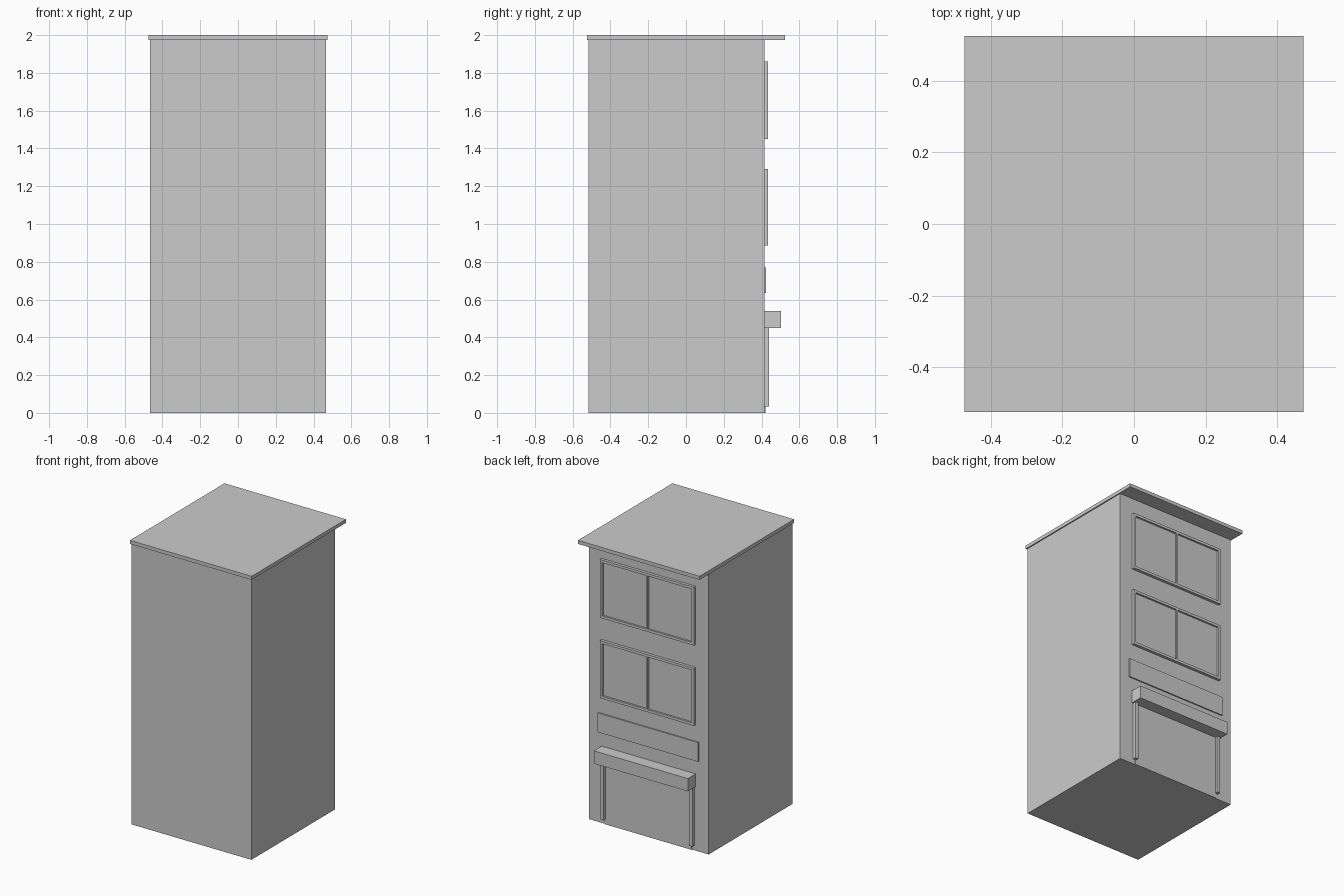
import bpy, bmesh
from mathutils import Vector

if "Cube" in bpy.data.objects:
    bpy.data.objects.remove(bpy.data.objects["Cube"])

BACK = 0.415  # y of the detailed facade


def boxes(name, spans):
    """One object made of boxes given as (x0, x1, y0, y1, z0, z1)."""
    bm = bmesh.new()
    for x0, x1, y0, y1, z0, z1 in spans:
        verts = bmesh.ops.create_cube(bm, size=1)["verts"]
        bmesh.ops.scale(bm, verts=verts, vec=Vector((x1 - x0, y1 - y0, z1 - z0)))
        bmesh.ops.translate(bm, verts=verts,
                            vec=Vector(((x0 + x1) / 2, (y0 + y1) / 2, (z0 + z1) / 2)))
    mesh = bpy.data.meshes.new(name)
    bm.to_mesh(mesh)
    bm.free()
    obj = bpy.data.objects.new(name, mesh)
    bpy.context.collection.objects.link(obj)
    return obj


def window(label, z0, z1, w=0.366, t=0.018, m=0.006):
    """Frame with a centre mullion and two recessed panes."""
    y1 = BACK + 0.02
    boxes(label + "_window_frame", [
        (-w, w, BACK, y1, z0, z0 + t),
        (-w, w, BACK, y1, z1 - t, z1),
        (-w, -w + t, BACK, y1, z0 + t, z1 - t),
        (w - t, w, BACK, y1, z0 + t, z1 - t),
        (-m, m, BACK, y1, z0 + t, z1 - t),
    ])
    boxes(label + "_window_panes", [
        (-w + t, -m, BACK, BACK + 0.007, z0 + t, z1 - t),
        (m, w - t, BACK, BACK + 0.007, z0 + t, z1 - t),
    ])


# Main block and overhanging roof slab
boxes("building_body", [(-0.467, 0.465, -0.515, BACK, 0, 1.975)])
boxes("roof_slab", [(-0.473, 0.473, -0.525, 0.525, 1.975, 2)])

# Two storeys of windows
window("lower", 0.885, 1.29)
window("upper", 1.45, 1.86)

# Sign board, canopy and entrance below
boxes("sign_board", [(-0.391, 0.391, BACK, BACK + 0.009, 0.635, 0.77)])
boxes("canopy", [(-0.366, 0.366, BACK, 0.502, 0.45, 0.54)])
boxes("entrance_panel", [(-0.338, 0.338, BACK, BACK + 0.005, 0, 0.45)])
for side, x in (("left", -0.345), ("right", 0.345)):
    boxes(side + "_post", [(x - 0.012, x + 0.012, BACK, BACK + 0.025, 0.035, 0.45)])
